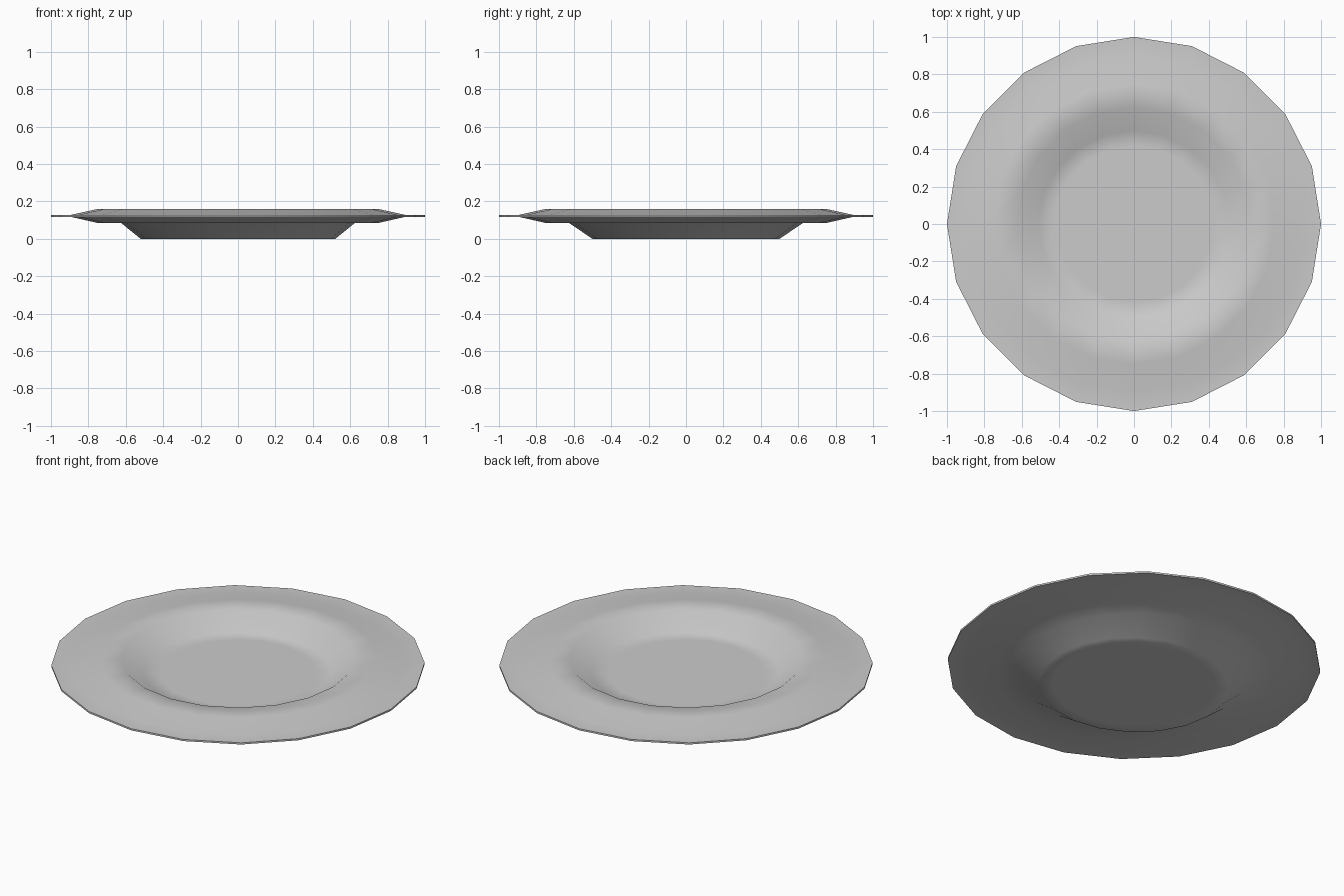
import bpy, bmesh, math

if "Cube" in bpy.data.objects:
    bpy.data.objects.remove(bpy.data.objects["Cube"])

SIDES = 20
# (x radius, y radius, z) from the floor centre, over the rim, to the underside centre
PROFILE = [
    (0.42, 0.42, 0.075), (0.51, 0.50, 0.075),      # floor of the well
    (0.625, 0.625, 0.16), (0.75, 0.75, 0.16),      # raised inner lip
    (0.90, 0.90, 0.127), (1.0, 1.0, 0.127),        # thin rim, top
    (1.0, 1.0, 0.117), (0.90, 0.90, 0.119),        # thin rim, underside
    (0.75, 0.75, 0.085), (0.625, 0.625, 0.085),    # underside of lip
    (0.52, 0.50, 0.0), (0.44, 0.43, 0.0),          # foot
]

bm = bmesh.new()


def ring(rx, ry, z):
    return [bm.verts.new((rx * math.cos(2 * math.pi * i / SIDES),
                          ry * math.sin(2 * math.pi * i / SIDES), z))
            for i in range(SIDES)]


# Lathe the plate profile, then cap the floor and the foot
rings = [ring(*p) for p in PROFILE]
for a, b in zip(rings, rings[1:]):
    for i in range(SIDES):
        j = (i + 1) % SIDES
        bm.faces.new((a[i], b[i], b[j], a[j]))
bm.faces.new(rings[0])
bm.faces.new(rings[-1][::-1])
bmesh.ops.recalc_face_normals(bm, faces=bm.faces[:])

mesh = bpy.data.meshes.new("plate")
bm.to_mesh(mesh)
bm.free()
plate = bpy.data.objects.new("plate", mesh)
bpy.context.collection.objects.link(plate)

# Smooth surfaces with a crisp outer edge
bpy.context.view_layer.objects.active = plate
plate.select_set(True)
bpy.ops.object.shade_smooth_by_angle(angle=math.radians(60))
